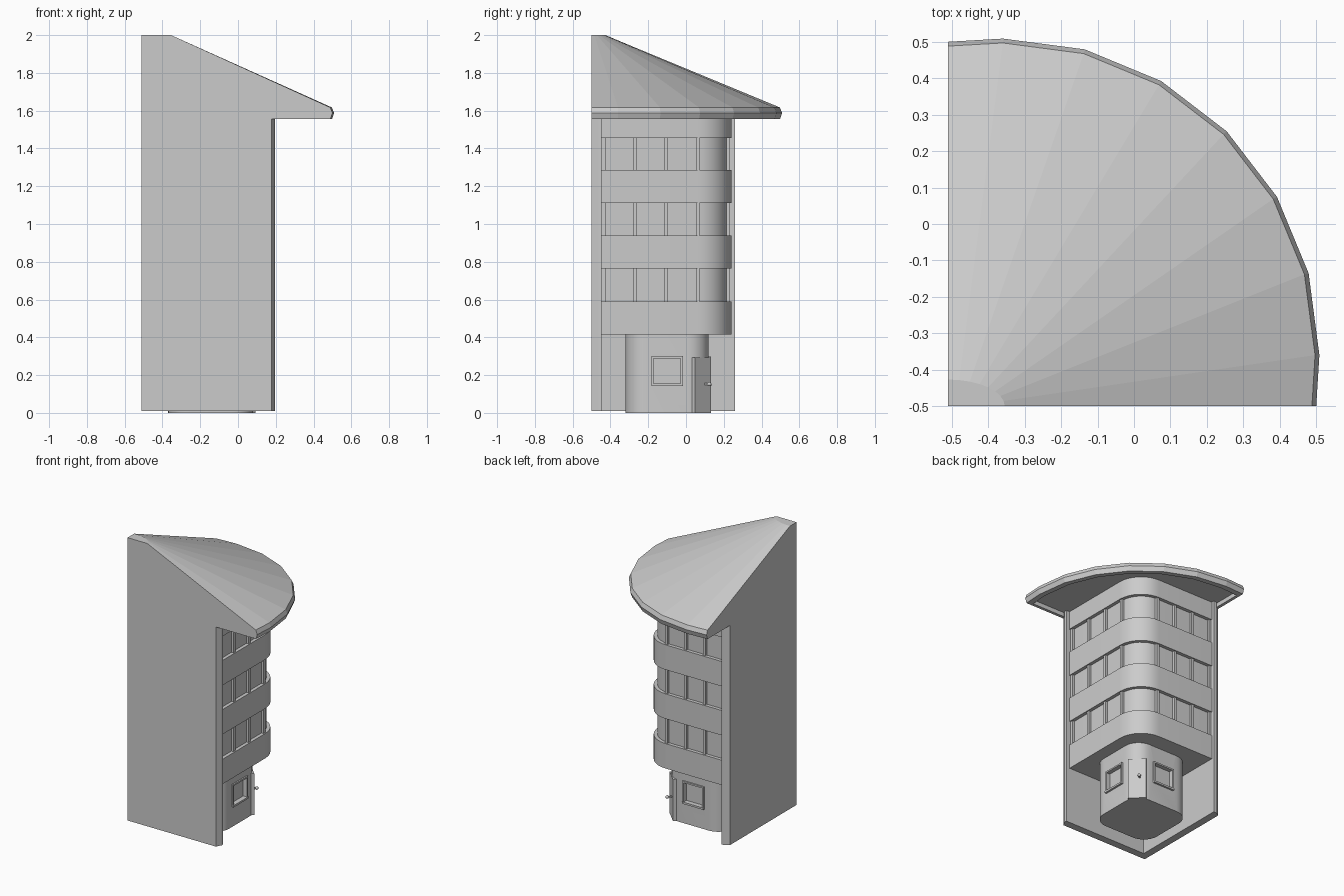
import bpy, bmesh
from math import sin, cos, radians, pi
from mathutils import Vector

if "Cube" in bpy.data.objects:
    bpy.data.objects.remove(bpy.data.objects["Cube"])


def loft(name, loops, smooth=False):
    """Skin a stack of equal-length 3D loops and cap both ends."""
    bm = bmesh.new()
    rings = [[bm.verts.new(p) for p in loop] for loop in loops]
    n = len(rings[0])
    for a, b in zip(rings, rings[1:]):
        for i in range(n):
            j = (i + 1) % n
            bm.faces.new((a[i], a[j], b[j], b[i]))
    bm.faces.new(rings[0])
    bm.faces.new(rings[-1])
    bmesh.ops.recalc_face_normals(bm, faces=bm.faces)
    me = bpy.data.meshes.new(name)
    bm.to_mesh(me)
    bm.free()
    ob = bpy.data.objects.new(name, me)
    bpy.context.collection.objects.link(ob)
    if smooth:
        bpy.ops.object.select_all(action='DESELECT')
        ob.select_set(True)
        bpy.context.view_layer.objects.active = ob
        bpy.ops.object.shade_smooth_by_angle(angle=radians(30))
    return ob


def prism(name, pts, z0, z1, smooth=False):
    return loft(name, [[(x, y, z) for x, y in pts] for z in (z0, z1)], smooth)


def box(name, x0, x1, y0, y1, z0, z1):
    return prism(name, [(x0, y0), (x1, y0), (x1, y1), (x0, y1)], z0, z1)


def arc(cx, cy, r, a0, a1, n=8):
    return [(cx + r * cos(radians(a0 + (a1 - a0) * i / n)),
             cy + r * sin(radians(a0 + (a1 - a0) * i / n))) for i in range(n + 1)]


# Two outer walls meeting at the corner, with bevelled ends
CX, CY = -0.51, -0.50
prism("corner_walls", [(CX, CY), (0.178, CY), (0.197, -0.463), (0.197, -0.447),
                       (-0.457, -0.447), (-0.457, 0.26), (-0.473, 0.26), (CX, 0.24)], 0.01, 1.6)

# Quarter-cone roof with a rim and a recessed soffit
RC = -0.36


def rim(r, z):
    pts = [(CX, RC + 0.99 * r)] + arc(RC, RC, r, 90, 0, 6) + [(RC + 0.99 * r, CY), (CX, CY)]
    return [(x, y, z) for x, y in pts]


def inset(loop, s, z):
    return [(-0.15 + (x + 0.15) * s, -0.15 + (y + 0.15) * s, z) for x, y, _ in loop]


cap = [(CX + 0.155 * sin(i * pi / 16), CY + 0.073 * cos(i * pi / 16), 2.0) for i in range(9)]
cap.append((CX, CY, 2.0))
low = rim(0.858, 1.555)
loft("roof", [inset(low, 0.94, 1.585), inset(low, 0.94, 1.555), low,
              rim(0.869, 1.588), rim(0.857, 1.617), cap])

# Upper storeys: recessed glazing core and projecting parapet bands
X0, X1, Y0, Y1, R = -0.475, 0.17, -0.45, 0.24, 0.18


def storey(d):
    return [(X0, Y0), (X1 - d, Y0)] + arc(X1 - R, Y1 - R, R - d, 0, 90) + [(X0, Y1 - d)]


prism("glazing", storey(0.024), 0.45, 1.59, True)
for i, (z0, z1) in enumerate([(0.415, 0.59), (0.765, 0.94), (1.11, 1.285), (1.455, 1.59)]):
    prism(f"parapet_band_{i}", storey(0), z0, z1, True)

# Window mullions on both faces
for i in range(4):
    y = -0.437 + i * 0.1665
    x = -0.450 + i * 0.147
    box(f"mullion_side_{i}", X1 - 0.04, X1 - 0.008, y - 0.01, y + 0.01, 0.5, 1.5)
    box(f"mullion_back_{i}", x - 0.01, x + 0.01, Y1 - 0.04, Y1 - 0.008, 0.5, 1.5)

# Rounded entrance block
gx0, gx1, gy0, gy1, g = -0.37, 0.08, -0.32, 0.12, 0.11
entrance = prism("entrance_block",
                 arc(gx1 - g, gy1 - g, g, 0, 90) + arc(gx0 + g, gy1 - g, g, 90, 180) +
                 arc(gx0 + g, gy0 + g, g, 180, 270) + arc(gx1 - g, gy0 + g, g, 270, 360),
                 0, 0.44, True)


# Recessed entrance windows with projecting frames
def window(name, c, side):
    def part(label, u0, u1, d0, d1, z0, z1):
        if side:
            return box(label, gx1 + d0, gx1 + d1, c + u0, c + u1, z0, z1)
        return box(label, c + u0, c + u1, gy1 + d0, gy1 + d1, z0, z1)
    w, t = 0.083, 0.011
    part(name + "_sill", -w, w, -0.02, 0.014, 0.142, 0.155)
    part(name + "_head", -w, w, -0.02, 0.01, 0.289, 0.3)
    part(name + "_jamb_a", -w, -w + t, -0.02, 0.01, 0.15, 0.295)
    part(name + "_jamb_b", w - t, w, -0.02, 0.01, 0.15, 0.295)
    cutter = part(name + "_cutter", -w + 0.006, w - 0.006, -0.02, 0.05, 0.148, 0.295)
    cutter.hide_render = True
    cutter.display_type = 'WIRE'
    mod = entrance.modifiers.new(name, 'BOOLEAN')
    mod.operation = 'DIFFERENCE'
    mod.object = cutter
    # Bake the recess, then drop the cutter
    dg = bpy.context.evaluated_depsgraph_get()
    me = bpy.data.meshes.new_from_object(entrance.evaluated_get(dg))
    entrance.modifiers.remove(mod)
    entrance.data = me
    bpy.data.objects.remove(cutter)


window("side_window", (gy0 + gy1) / 2, True)
window("back_window", (gx0 + gx1) / 2, False)

# Door across the rounded corner, with a lever handle
out = Vector((1, 1, 0)).normalized()
side = Vector((-1, 1, 0)).normalized()
base = Vector((gx1 - g, gy1 - g, 0)) + out * g


def door_part(name, u0, u1, d0, d1, z0, z1):
    pts = [base + side * u + out * d for u, d in ((u0, d0), (u1, d0), (u1, d1), (u0, d1))]
    return prism(name, [(p.x, p.y) for p in pts], z0, z1)


door_part("door", -0.06, 0.06, -0.04, 0.004, 0, 0.293)
door_part("handle_stem", 0.012, 0.022, 0, 0.03, 0.147, 0.157)
bpy.ops.mesh.primitive_uv_sphere_add(segments=12, ring_count=8, radius=0.011,
                                     location=base + side * 0.017 + out * 0.034 + Vector((0, 0, 0.152)))
bpy.context.object.name = "handle_knob"
bpy.ops.object.shade_smooth()
